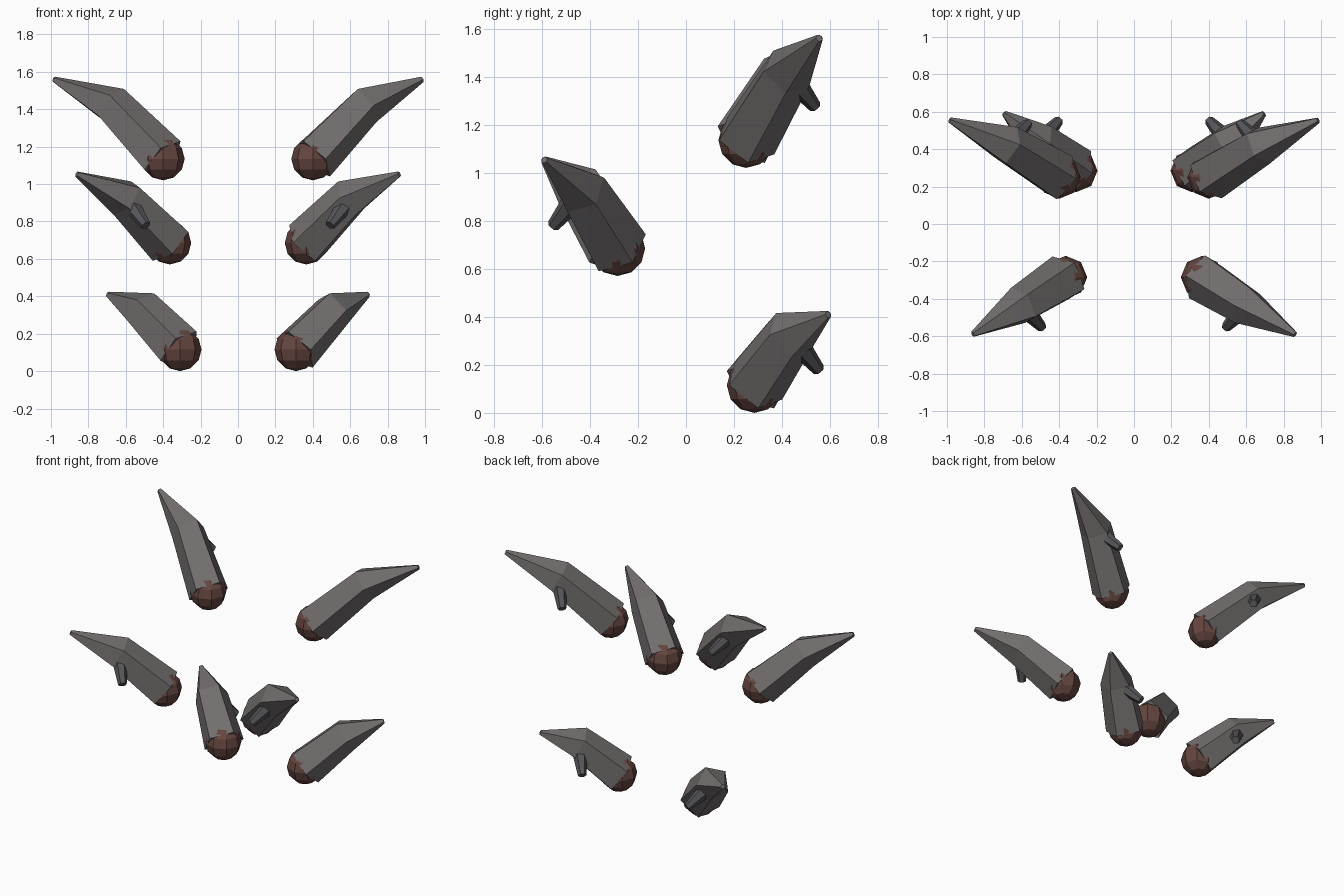
import bpy, bmesh
from math import cos, sin, pi
from mathutils import Vector, Matrix

if "Cube" in bpy.data.objects:
    bpy.data.objects.remove(bpy.data.objects["Cube"])


def material(name, rgb):
    m = bpy.data.materials.new(name)
    m.diffuse_color = (*rgb, 1)
    m.use_nodes = True
    m.node_tree.nodes["Principled BSDF"].inputs["Base Color"].default_value = m.diffuse_color
    return m


BODY = material("horn_grey", (0.17, 0.155, 0.155))
BALL = material("joint_brown", (0.13, 0.06, 0.05))
PEG = material("peg_grey", (0.095, 0.095, 0.105))


def finish(bm, name, mat):
    bmesh.ops.recalc_face_normals(bm, faces=bm.faces)
    me = bpy.data.meshes.new(name)
    bm.to_mesh(me)
    bm.free()
    me.materials.append(mat)
    ob = bpy.data.objects.new(name, me)
    bpy.context.collection.objects.link(ob)
    return ob


def loft(name, mat, pts, radii, n):
    """Capped n-sided tube; first vertex of each ring lies on the level clockwise side."""
    segs = [(b - a).normalized() for a, b in zip(pts, pts[1:])]
    bm = bmesh.new()
    rings = []
    for i, (p, r) in enumerate(zip(pts, radii)):
        d = (segs[max(i - 1, 0)] + segs[min(i, len(segs) - 1)]).normalized()
        across = Vector((d.y, -d.x, 0)).normalized()
        up = (Vector((0, 0, 1)) - d * d.z).normalized()
        rings.append([bm.verts.new(p + r * (cos(a) * across + sin(a) * up))
                      for a in (2 * pi * k / n for k in range(n))])
    for r0, r1 in zip(rings, rings[1:]):
        for k in range(n):
            j = (k + 1) % n
            bm.faces.new((r0[k], r0[j], r1[j], r1[k]))
    bm.faces.new(rings[0])
    bm.faces.new(rings[-1])
    return finish(bm, name, mat)


def ball(name, centre, r):
    bm = bmesh.new()
    bmesh.ops.create_uvsphere(bm, u_segments=8, v_segments=6, radius=r,
                              matrix=Matrix.Translation(centre))
    return finish(bm, name, BALL)


# name, joint, bend, tip, back/front side
horns = [
    ("upper", (0.40, 0.25, 1.135), (0.675, 0.42, 1.42), (0.985, 0.555, 1.56), 1),
    ("middle", (0.365, -0.285, 0.685), (0.60, -0.435, 0.925), (0.862, -0.59, 1.053), -1),
    ("lower", (0.31, 0.285, 0.115), (0.51, 0.435, 0.325), (0.695, 0.592, 0.41), 1),
]

for name, joint, bend, tip, side in horns:
    # Horns keep the same section roll left and right, so they are placed rather than mirrored
    for sx, hand in ((1, "right"), (-1, "left")):
        label = f"{hand}_{name}"
        joint_p, bend_p, tip_p = (Vector((sx * x, y, z)) for x, y, z in (joint, bend, tip))
        # Bent tapering horn
        loft(label + "_horn", BODY, (joint_p, bend_p, tip_p), (0.132, 0.11, 0.016), 5)
        # Faceted joint at the base
        ball(label + "_joint", joint_p, 0.115)
        # Short peg under the bend
        off = Vector((-0.108 * sx, 0.118 * side, -0.146))
        loft(label + "_peg", PEG, (bend_p + off * 0.2, bend_p + off), (0.05, 0.027), 6)
